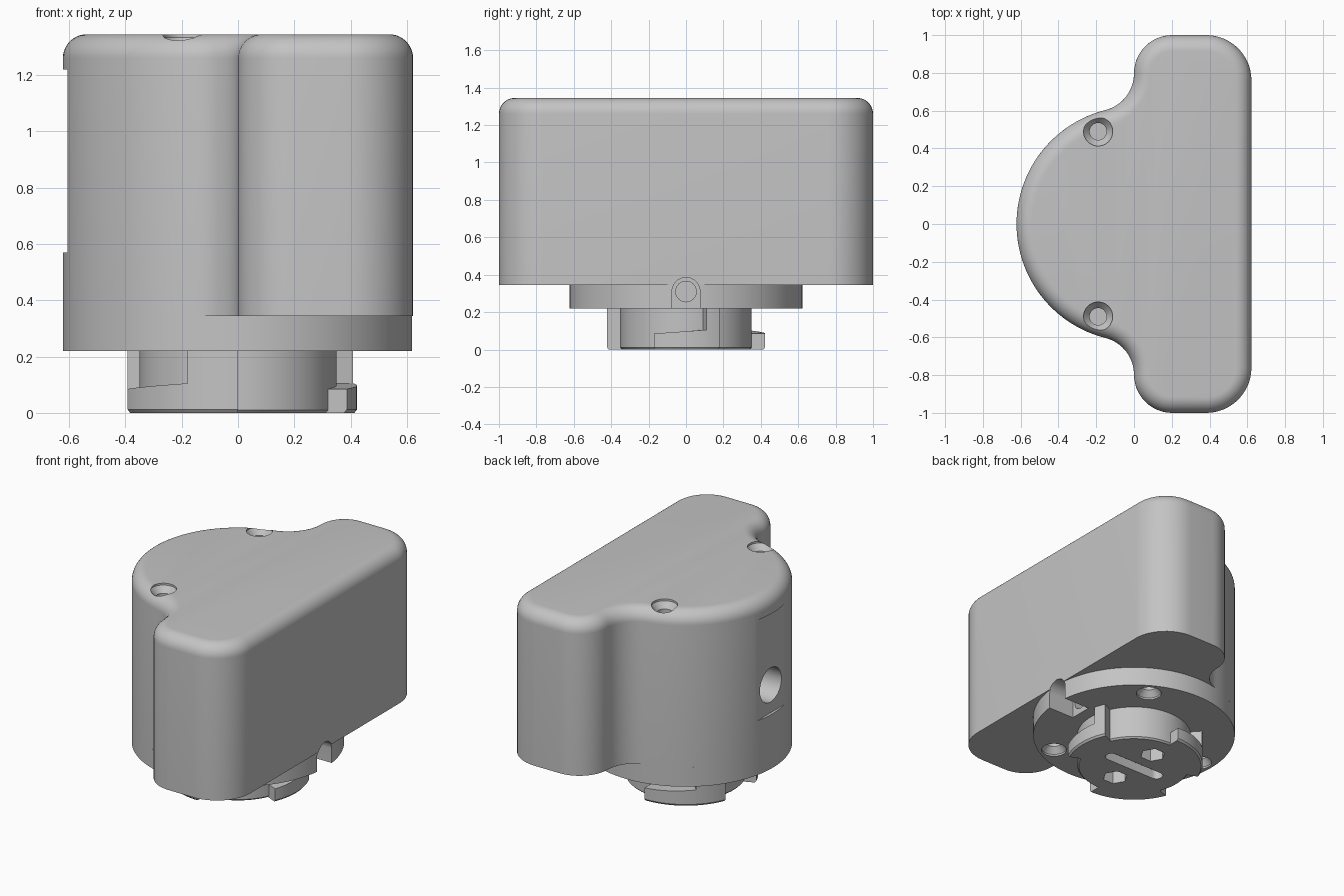
import bpy, bmesh
from math import sin, cos, pi, radians, sqrt, atan2
from mathutils import Matrix

cube = bpy.data.objects.get("Cube")
if cube:
    bpy.data.objects.remove(cube, do_unlink=True)

grey = bpy.data.materials.new("matte grey")
grey.use_nodes = True
COLOUR = (0.55, 0.55, 0.55, 1)
grey.diffuse_color = COLOUR
grey.node_tree.nodes["Principled BSDF"].inputs["Base Color"].default_value = COLOUR

R = 0.622           # round housing radius
BASE, FLOOR, TOP = 0.22, 0.345, 1.345
LEFT_FACE = -0.605  # flat recess plane


def finish(bm, name):
    bmesh.ops.recalc_face_normals(bm, faces=bm.faces[:])
    mesh = bpy.data.meshes.new(name)
    bm.to_mesh(mesh)
    bm.free()
    mesh.materials.append(grey)
    obj = bpy.data.objects.new(name, mesh)
    bpy.context.collection.objects.link(obj)
    return obj


def loft(name, rings, matrix=None):
    """Closed solid through rings of equal point count."""
    bm = bmesh.new()
    rings = [[bm.verts.new(p) for p in ring] for ring in rings]
    for a, b in zip(rings, rings[1:]):
        for i in range(len(a)):
            j = (i + 1) % len(a)
            bm.faces.new((a[i], a[j], b[j], b[i]))
    bm.faces.new(rings[0])
    bm.faces.new(rings[-1])
    if matrix:
        bm.transform(matrix)
    return finish(bm, name)


def arc(cx, cy, r, a0, a1, n):
    return [(cx + r * cos(a0 + (a1 - a0) * i / n),
             cy + r * sin(a0 + (a1 - a0) * i / n)) for i in range(n + 1)]


def circle(r, n=96, cx=0, cy=0):
    return arc(cx, cy, r, 0, 2 * pi, n)[:-1]


def prism(name, points, z0, z1, matrix=None):
    return loft(name, [[(x, y, z) for x, y in points] for z in (z0, z1)], matrix)


def revolve(name, profile, centre=(0, 0, 0), flip=1, n=40):
    """Solid of revolution from (radius, height) points."""
    cx, cy, cz = centre
    return loft(name, [[(x, y, cz + flip * d) for x, y in circle(r, n, cx, cy)]
                       for r, d in profile])


def cut(targets, cutters):
    for target in targets:
        for cutter in cutters:
            mod = target.modifiers.new("cut", 'BOOLEAN')
            mod.operation = 'DIFFERENCE'
            mod.solver = 'EXACT'
            mod.object = cutter
            bpy.context.view_layer.objects.active = target
            bpy.ops.object.modifier_apply(modifier=mod.name)
    for cutter in cutters:
        bpy.data.objects.remove(cutter, do_unlink=True)


def outline(inset):
    """Housing outline: round bulge, concave blend, then a rounded long block."""
    blend, corner = 0.2, 0.24
    blend_y = sqrt((R + blend) ** 2 - blend ** 2)
    near = 1 - blend_y
    meet = atan2(blend_y, -blend)
    half = arc(R - corner, 1 - corner, corner - inset, 0, pi / 2, 12)
    half += arc(near, blend_y, near - inset, pi / 2, pi, 12)
    half += arc(-blend, blend_y, blend + inset, 0, meet - pi, 10)[1:]
    half += arc(0, 0, R - inset, meet, pi, 26)[1:]
    return half + [(x, -y) for x, y in reversed(half[:-1])]


# Housing with a rounded top rim
FILLET, STEPS = 0.085, 10
levels = [(0, FLOOR)]
for k in range(STEPS + 1):
    t = pi / 2 * k / STEPS
    levels.append((FILLET * (1 - cos(t)), TOP - FILLET * (1 - sin(t))))
housing = loft("housing", [[(x, y, z) for x, y in outline(d)] for d, z in levels])

# Round mounting base
base = prism("mounting_base", circle(R, 120), BASE, FLOOR)

# Countersunk screw holes, above and below
screw = [(0.077, -0.02), (0.077, 0.012), (0.045, 0.05), (0.045, 0.11)]
cut([housing], [revolve("screw_cutter", screw, (-0.19, s * 0.49, TOP), -1)
                for s in (1, -1)])
cut([base], [revolve("screw_cutter", screw,
                     (0.525 * cos(a), 0.525 * sin(a), BASE))
             for a in (pi / 3, pi, -pi / 3)])

# Flat recess with a cable hole on the round side
recess = [(x, y) for x, y in ((-0.8, -0.25), (LEFT_FACE, -0.25),
                              (LEFT_FACE, 0.25), (-0.8, 0.25))]
sideways = Matrix(((0, 0, 1, 0), (1, 0, 0, 0), (0, 1, 0, 0), (0, 0, 0, 1)))
cut([housing], [prism("recess_cutter", recess, 0.57, 1.22),
                prism("cable_cutter", circle(0.11, 40, 0, 0.75), -0.8, -0.3, sideways)])

# Arched latch notch with a pin hole on the flat side
arch = [(0.075, BASE - 0.05)] + arc(0, 0.31, 0.075, 0, pi, 20) + [(-0.075, BASE - 0.05)]
cut([housing, base], [
    prism("notch_cutter", arch, 0.43, 0.75, sideways),
    prism("pin_cutter", circle(0.055, 40, 0, 0.31), 0.3, 0.7, sideways)])

# Bayonet core with a slot and two hexagonal pockets underneath
core = revolve("bayonet_core", [(0.34, 0), (0.35, 0.01), (0.35, BASE)], n=96)
slot = arc(0.18, 0, 0.04, -pi / 2, pi / 2, 16) + arc(-0.18, 0, 0.04, pi / 2, 1.5 * pi, 16)
cut([core], [prism("slot_cutter", slot, -0.05, 0.06)] +
    [prism("hex_cutter", circle(0.077, 6, 0, s * 0.18), -0.05, 0.1) for s in (1, -1)])


def lug(name, start, stop, end):
    """Sloped bayonet ramp from start to stop, then a full height stop block."""
    bm = bmesh.new()
    for a0, a1, z0, z1 in ((start, stop, 0.085, 0.105), (stop, end, BASE, BASE)):
        n = max(4, int((a1 - a0) / 3))
        rings = []
        for i in range(n + 1):
            a, z = radians(a0 + (a1 - a0) * i / n), z0 + (z1 - z0) * i / n
            section = ((0.335, 0), (0.413, 0), (0.423, 0.012), (0.423, z), (0.335, z))
            rings.append([bm.verts.new((r * cos(a), r * sin(a), h)) for r, h in section])
        for a, b in zip(rings, rings[1:]):
            for i in range(5):
                j = (i + 1) % 5
                bm.faces.new((a[i], a[j], b[j], b[i]))
        bm.faces.new(rings[0])
        bm.faces.new(rings[-1])
    return finish(bm, name)


lugs = [lug("front_lug", 202, 245, 270),
        lug("right_lug", -24, 15, 25),
        lug("back_lug", 90, 133, 158)]

# Smooth the curved walls, keep the machined edges sharp
bpy.ops.object.select_all(action='DESELECT')
for obj in [housing, base, core] + lugs:
    obj.select_set(True)
bpy.context.view_layer.objects.active = housing
bpy.ops.object.shade_smooth_by_angle(angle=radians(13))
